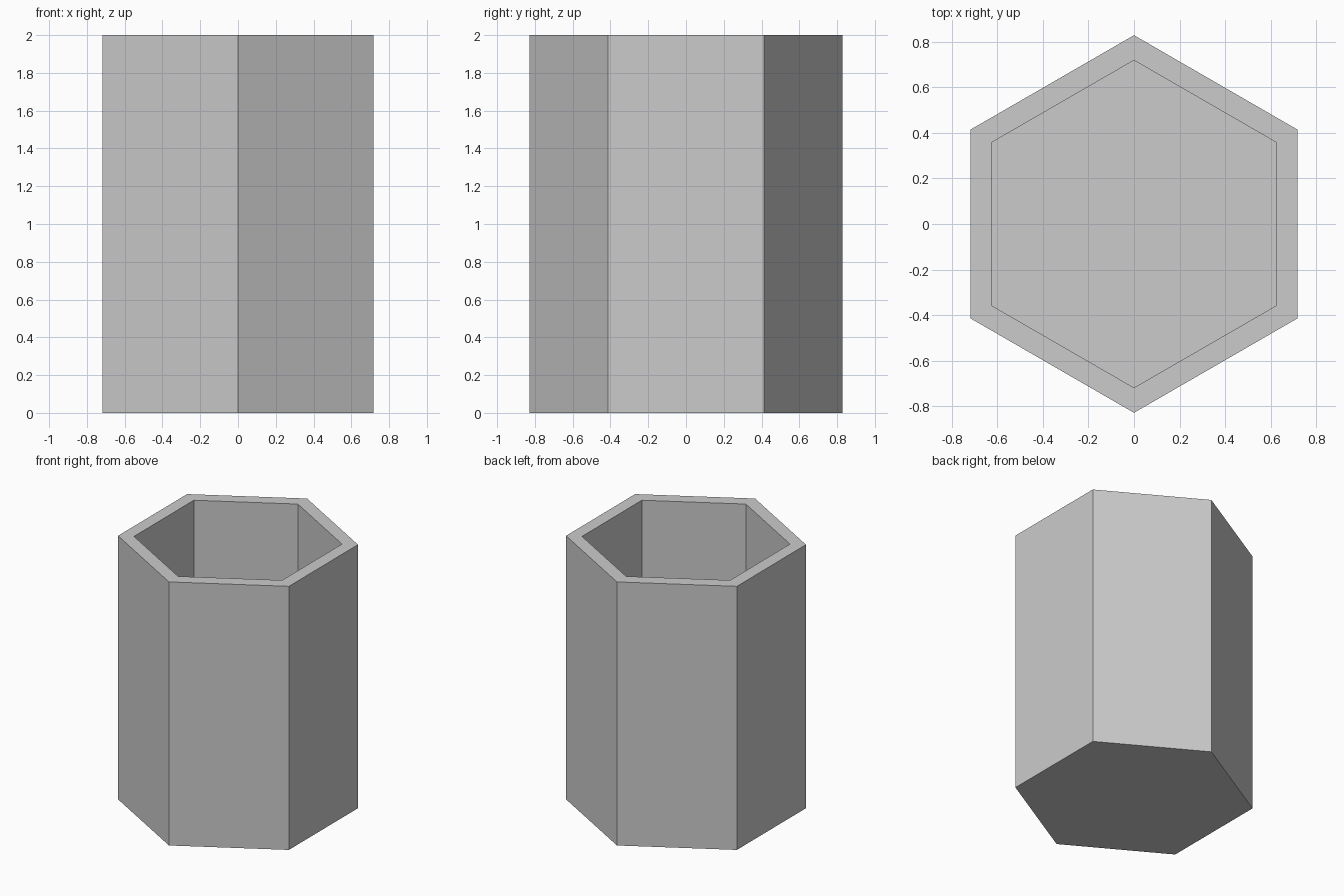
import bpy, bmesh
from math import sin, cos, pi

if "Cube" in bpy.data.objects:
    bpy.data.objects.remove(bpy.data.objects["Cube"])

SIDES = 6
OUTER, INNER = 0.828, 0.718
HEIGHT, FLOOR = 2.0, 0.1

bm = bmesh.new()


def ring(radius, z):
    """Hexagon of vertices with a corner pointing along +y."""
    return [bm.verts.new((radius * cos(pi / 2 + 2 * pi * i / SIDES),
                          radius * sin(pi / 2 + 2 * pi * i / SIDES), z))
            for i in range(SIDES)]


def bridge(a, b):
    for i in range(SIDES):
        j = (i + 1) % SIDES
        bm.faces.new((a[i], a[j], b[j], b[i]))


# Outer wall, rim and inner wall
rings = [ring(OUTER, 0), ring(OUTER, HEIGHT), ring(INNER, HEIGHT), ring(INNER, FLOOR)]
for a, b in zip(rings, rings[1:]):
    bridge(a, b)

# Underside and inner floor
bm.faces.new(rings[0][::-1])
bm.faces.new(rings[-1])
bmesh.ops.recalc_face_normals(bm, faces=bm.faces)

mesh = bpy.data.meshes.new("hexagonal_cup")
bm.to_mesh(mesh)
bm.free()
cup = bpy.data.objects.new("hexagonal_cup", mesh)
bpy.context.collection.objects.link(cup)
